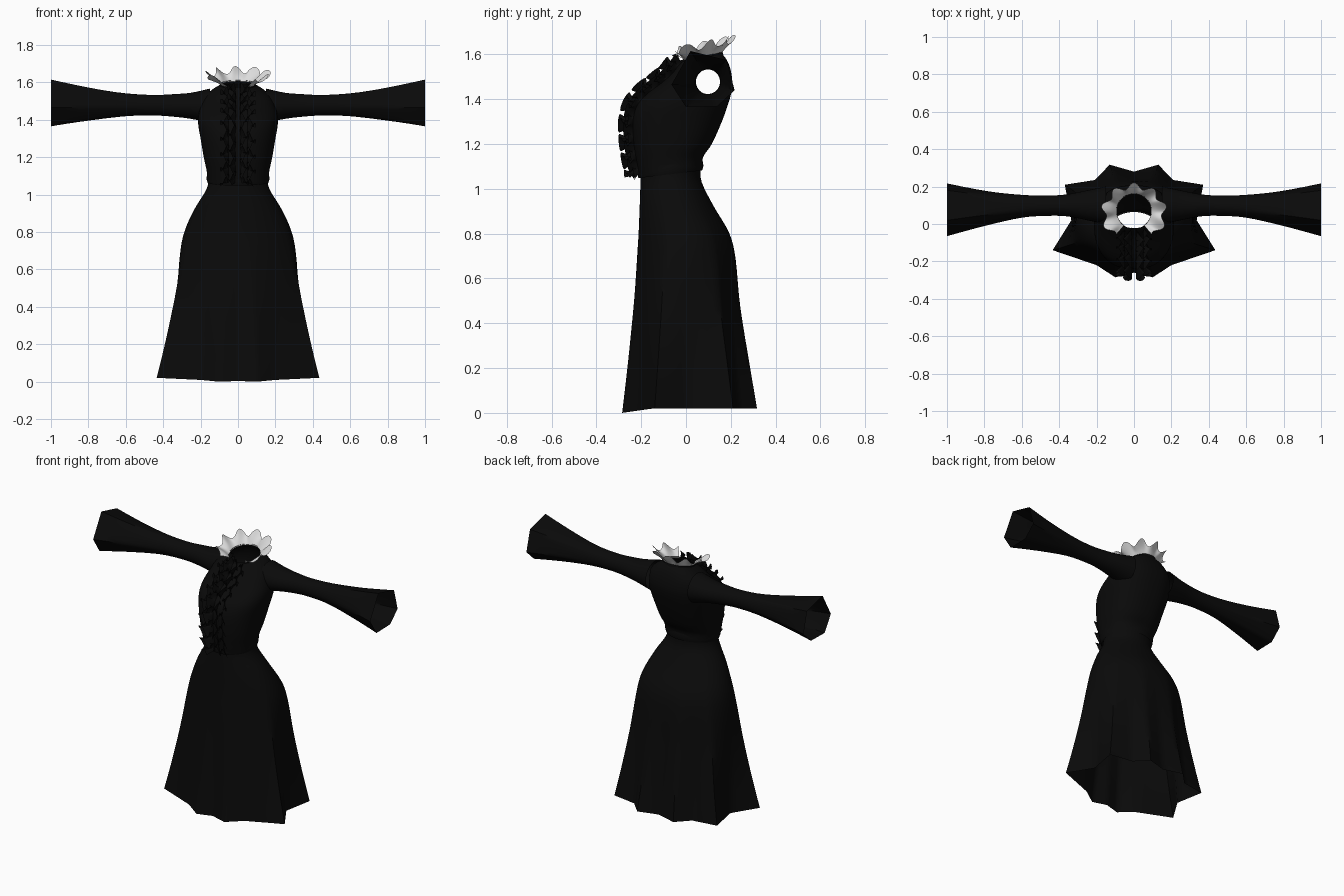
import bpy, bmesh
from math import sin, cos, pi, atan2, radians, copysign
from mathutils import Vector

if "Cube" in bpy.data.objects:
    bpy.data.objects.remove(bpy.data.objects["Cube"])


def material(name, r, g, b):
    m = bpy.data.materials.new(name)
    m.use_nodes = True
    m.diffuse_color = (r, g, b, 1)
    bsdf = m.node_tree.nodes["Principled BSDF"]
    bsdf.inputs["Base Color"].default_value = (r, g, b, 1)
    bsdf.inputs["Roughness"].default_value = 0.9
    return m


BLACK = material("black cloth", 0.003, 0.003, 0.003)
WHITE = material("white lace", 0.72, 0.72, 0.72)


def resample(rows, steps):
    """Smooth curve through rows of numbers."""
    rows = [Vector(r) for r in rows]
    out = []
    for i in range(len(rows) - 1):
        a, b = rows[max(i - 1, 0)], rows[i]
        c, d = rows[i + 1], rows[min(i + 2, len(rows) - 1)]
        for k in range(steps):
            t = k / steps
            out.append(0.5 * (2 * b + (c - a) * t + (2 * a - 5 * b + 4 * c - d) * t ** 2
                              + (3 * b - a - 3 * c + d) * t ** 3))
    return out + [rows[-1]]


def loft(name, rings, mat, closed=True, drop=None, angle=50):
    """Skin a list of point rings; drop removes faces by their centre."""
    bm = bmesh.new()
    vs = [[bm.verts.new(p) for p in ring] for ring in rings]
    n = len(vs[0])
    for lo, hi in zip(vs, vs[1:]):
        for j in range(n if closed else n - 1):
            k = (j + 1) % n
            bm.faces.new((lo[j], lo[k], hi[k], hi[j]))
    if drop:
        gone = [f for f in bm.faces if drop(f.calc_center_median())]
        bmesh.ops.delete(bm, geom=gone, context='FACES')
    bmesh.ops.recalc_face_normals(bm, faces=bm.faces)
    me = bpy.data.meshes.new(name)
    bm.to_mesh(me)
    bm.free()
    me.materials.append(mat)
    ob = bpy.data.objects.new(name, me)
    bpy.context.collection.objects.link(ob)
    bpy.ops.object.select_all(action='DESELECT')
    ob.select_set(True)
    bpy.context.view_layer.objects.active = ob
    bpy.ops.object.shade_smooth_by_angle(angle=radians(angle))
    return ob


def polyline(points, steps):
    """Closed outline cut into even straight steps."""
    pts = [Vector(p) for p in points]
    return [p.lerp(pts[(i + 1) % len(pts)], k / steps)
            for i, p in enumerate(pts) for k in range(steps)]


# Skirt: oval waist flowing into a pointed, pleated hem
half = [(0.1, -0.285), (0.2, -0.22), (0.435, -0.14), (0.335, 0.02),
        (0.37, 0.21), (0.21, 0.235), (0.13, 0.317)]
hem = polyline([(0, -0.26)] + half + [(0, 0.28)] + [(-x, y) for x, y in half[::-1]], 4)
skirt_rows = [  # z, half width, front y, back y, share of hem shape
    (1.1, 0.155, -0.2, 0.065, 0), (1.03, 0.168, -0.203, 0.07, 0),
    (0.92, 0.235, -0.207, 0.125, 0.02), (0.8, 0.292, -0.213, 0.195, 0.08),
    (0.68, 0.322, -0.222, 0.226, 0.18), (0.45, 0.355, -0.24, 0.25, 0.45),
    (0.2, 0.395, -0.263, 0.285, 0.8), (0, 0.435, -0.285, 0.315, 1)]
rings = []
for z, w, f, b, mix in resample(skirt_rows, 4):
    ring = []
    for p in hem:
        a = atan2((p.y - 0.015) / 0.3, p.x / 0.4)
        oval = Vector((w * cos(a), (f + b) / 2 + (b - f) / 2 * sin(a)))
        size = w / 0.435
        pleat = Vector((p.x * size, (f + b) / 2 + (p.y - 0.015) * (b - f) / 0.6))
        q = oval.lerp(pleat, mix)
        lift = 0.02 * mix * min(1, max(0, (q.y + 0.285) / 0.14))
        ring.append((q.x, q.y, z + lift))
    rings.append(ring)
loft("skirt", rings, BLACK)

# Bodice with open neck and armholes
bodice_rows = [  # z, half width, front y, back y, backward tilt
    (1.085, 0.163, -0.212, 0.07, 0.15), (1.13, 0.168, -0.222, 0.078, 0.1),
    (1.2, 0.183, -0.236, 0.115, 0), (1.3, 0.2, -0.24, 0.16, 0),
    (1.37, 0.212, -0.222, 0.185, 0), (1.42, 0.212, -0.18, 0.2, 0),
    (1.47, 0.2, -0.115, 0.207, 0), (1.52, 0.18, -0.065, 0.2, 0.05),
    (1.56, 0.138, -0.04, 0.183, 0.12), (1.585, 0.092, -0.022, 0.16, 0.2)]


def rounded(v):
    return copysign(abs(v) ** 0.85, v)


bodice = resample(bodice_rows, 5)
rings = []
for z, w, f, b, tilt in bodice:
    ring = []
    for j in range(72):
        a = 2 * pi * j / 72
        dy = (b - f) / 2 * rounded(sin(a))
        ring.append((w * rounded(cos(a)), (f + b) / 2 + dy, z + tilt * dy))
    rings.append(ring)
loft("bodice", rings, BLACK,
     drop=lambda c: abs(c.x) > 0.1 and (c.y - 0.1) ** 2 + (c.z - 1.475) ** 2 < 0.0045)

# Waistband tying bodice to skirt
rings = []
for z, grow in ((1.065, 0.004), (1.085, 0.01), (1.11, 0.006)):
    ring = []
    for j in range(48):
        a = 2 * pi * j / 48
        dy = (0.138 + grow) * sin(a)
        ring.append(((0.159 + grow) * cos(a), -0.07 + dy, z + 0.12 * dy))
    rings.append(ring)
loft("waistband", rings, BLACK)

# Sleeves: narrow at the elbow, flaring to a six-cornered cuff
cuff = polyline([(-0.065, 1.465), (0.02, 1.615), (0.18, 1.575),
                 (0.217, 1.44), (0.14, 1.368), (0.0, 1.365)], 6)
sleeve_rows = [  # x, centre y, centre z, half depth, half height, share of cuff shape
    (0.15, 0.1, 1.475, 0.1, 0.092, 0), (0.25, 0.1, 1.475, 0.08, 0.07, 0),
    (0.35, 0.1, 1.477, 0.06, 0.06, 0), (0.45, 0.098, 1.478, 0.054, 0.055, 0),
    (0.6, 0.095, 1.481, 0.062, 0.062, 0.2), (0.8, 0.085, 1.485, 0.096, 0.09, 0.65),
    (1, 0.077, 1.49, 0.141, 0.125, 1)]
for side, label in ((1, "left"), (-1, "right")):
    rings = []
    for x, cy, cz, ry, rz, mix in resample(sleeve_rows, 4):
        ring = []
        for p in cuff:
            d = Vector(((p.x - 0.077) / 0.141, (p.y - 1.49) / 0.125))
            d = d.normalized().lerp(d, mix)
            ring.append((side * x, cy + ry * d.x, cz + rz * d.y))
        rings.append(ring)
    loft(label + "_sleeve", rings, BLACK)

# Two curling frills down the front of the bodice
line = [Vector((0, r[2], r[0] - r[4] * (r[3] - r[2]) / 2)) for r in resample(bodice_rows, 24)]
for side, label in ((1, "left"), (-1, "right")):
    for start, reach in ((0.012, 0.052), (0.05, 0.034)):
        rings, travel = [], 0
        for i, p in enumerate(line):
            tangent = (line[min(i + 1, len(line) - 1)] - line[max(i - 1, 0)]).normalized()
            out = Vector((0, -tangent.z, tangent.y))
            travel += (p - line[i - 1]).length if i else 0
            wave = 2 * pi * travel / 0.078 + side * 0.5 + start * 40
            ring = []
            for t in (0, 0.35, 0.7, 1):
                x = side * (start + 0.022 * t + 0.024 * t * sin(wave))
                rise = reach * t * (1 + 0.3 * cos(wave)) - 0.004
                slide = 0.022 * t * t * sin(2 * wave)
                ring.append(Vector((x, 0, 0)) + p + out * rise + tangent * slide)
            rings.append(ring)
        kind = "_inner_frill" if start < 0.03 else "_outer_frill"
        loft(label + kind, rings, BLACK, closed=False, angle=70)

# Neck band under the collar
rings = []
for rise, r in ((-0.012, 0.099), (0.008, 0.094)):
    rings.append([(r * cos(a), 0.069 + r * sin(a), 1.585 + rise + 0.2 * r * sin(a))
                  for a in (2 * pi * j / 48 for j in range(48))])
loft("neck_band", rings, BLACK)

# Ruffled lace collar, open at the front
rings = []
for i in range(121):
    a = radians(-55 + 290 * i / 120)
    wave = 9 * (a - pi / 2)
    ring = []
    for t in (0, 0.25, 0.5, 0.75, 1):
        r = 0.092 + t * (0.058 - 0.014 * sin(a)) + 0.016 * t * cos(wave)
        y = 0.069 + r * sin(a)
        z = 1.588 + 0.2 * (y - 0.069) + 0.052 * t ** 0.8 + 0.018 * t * sin(wave + 0.6)
        ring.append(((r + 0.012 * t) * cos(a), y, z))
    rings.append(ring)
loft("lace_collar", rings, WHITE, closed=False, angle=70)
